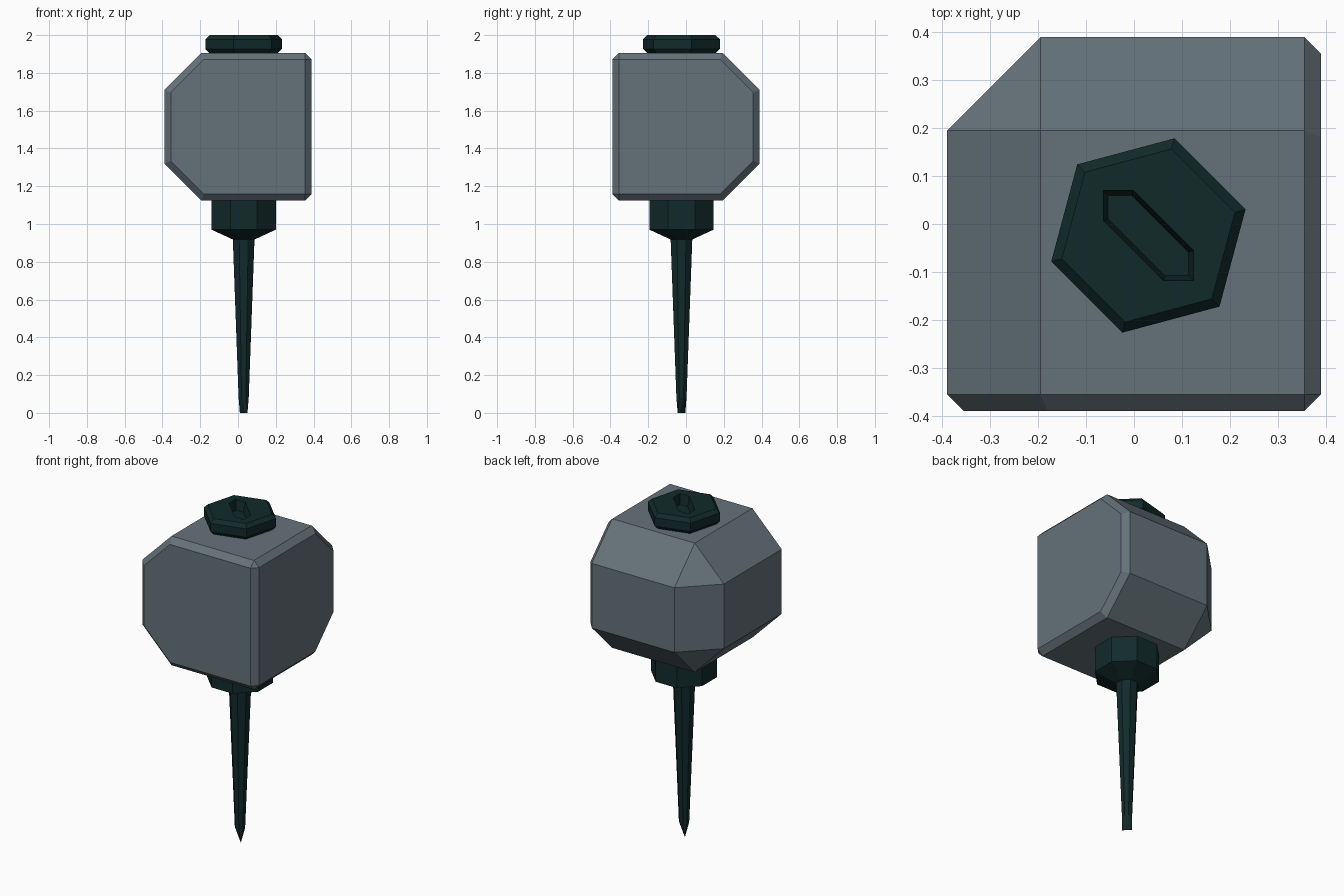
import bpy, bmesh
from math import sin, cos, radians, sqrt
from mathutils import Vector

if "Cube" in bpy.data.objects:
    bpy.data.objects.remove(bpy.data.objects["Cube"])

CX, CY = 0.03, -0.024  # shared axis of spike and cap


def material(name, rgb):
    m = bpy.data.materials.new(name)
    m.diffuse_color = (*rgb, 1)
    m.use_nodes = True
    m.node_tree.nodes["Principled BSDF"].inputs["Base Color"].default_value = m.diffuse_color
    return m


stone = material("slate", (0.13, 0.17, 0.195))
dark = material("dark_green", (0.006, 0.023, 0.023))


def finish(bm, name, mat):
    bmesh.ops.remove_doubles(bm, verts=bm.verts[:], dist=1e-5)
    bmesh.ops.recalc_face_normals(bm, faces=bm.faces[:])
    me = bpy.data.meshes.new(name)
    bm.to_mesh(me)
    bm.free()
    me.materials.append(mat)
    ob = bpy.data.objects.new(name, me)
    bpy.context.collection.objects.link(ob)
    return ob


def loft(name, rings, mat):
    """Skin a stack of equal-length rings and cap both ends."""
    bm = bmesh.new()
    vs = [[bm.verts.new(p) for p in ring] for ring in rings]
    n = len(vs[0])
    for a, b in zip(vs, vs[1:]):
        for i in range(n):
            j = (i + 1) % n
            bm.faces.new((a[i], a[j], b[j], b[i]))
    bm.faces.new(vs[-1])
    if name != "spike":  # the spike ends in a closed chisel edge
        bm.faces.new(vs[0][::-1])
    return finish(bm, name, mat)


def ring(n, r, z, turn):
    angles = [radians(turn + 360 * i / n) for i in range(n)]
    return [Vector((CX + r * cos(a), CY + r * sin(a), z)) for a in angles]


# body: a cube with wide bevels around the left and back, narrow ones around front and right
bm = bmesh.new()
bmesh.ops.create_cube(bm, size=0.78)
bmesh.ops.translate(bm, verts=bm.verts[:], vec=(0, 0, 1.515))


def soft(e):
    normals = [f.normal for f in e.link_faces]
    return not any(k.x > 0.9 or k.y < -0.9 for k in normals)


bm.normal_update()
bmesh.ops.bevel(bm, geom=[e for e in bm.edges if soft(e)], offset=0.195,
                segments=1, affect='EDGES', profile=0.5)
bm.normal_update()
bmesh.ops.bevel(bm, geom=[e for e in bm.edges if not soft(e)], offset=0.034,
                segments=1, affect='EDGES', profile=0.5)
finish(bm, "body", stone)

# spike: octagonal collar and taper, flattened to a diagonal chisel edge at the ground
axis = Vector((1, -1, 0)) / sqrt(2)
tip = []
for p in ring(8, 0.031, 0, 22.5):
    c = Vector((CX, CY, 0))
    tip.append(c + axis * (p - c).dot(axis))
profile = [(0.029, 0.08), (0.062, 0.918), (0.184, 0.97), (0.184, 1.135)]
loft("spike", [tip] + [ring(8, r, z, 22.5) for r, z in profile], dark)

# cap: bevelled hexagon
cap = loft("cap", [ring(6, r, z, 15) for r, z in
                   [(0.187, 1.905), (0.21, 1.927), (0.21, 1.978), (0.187, 2.0)]], dark)

# slot cut diagonally into the cap
outline = [(-.094, .094), (-.094, .031), (.031, -.094), (.094, -.094), (.094, -.031), (-.031, .094)]
inner = [(-.084, .084), (-.084, .035), (.035, -.084), (.084, -.084), (.084, -.035), (-.035, .084)]
place = lambda pts, z: [Vector((CX + x, CY + y, z)) for x, y in pts]
cutter = loft("slot_cutter", [place(inner, 1.94), place(outline, 2.0), place(outline, 2.05)], dark)
cutter.hide_render = True
mod = cap.modifiers.new("slot", 'BOOLEAN')
mod.operation = 'DIFFERENCE'
mod.solver = 'EXACT'
mod.object = cutter
bpy.context.view_layer.objects.active = cap
bpy.ops.object.modifier_apply(modifier="slot")
bpy.data.objects.remove(cutter)
